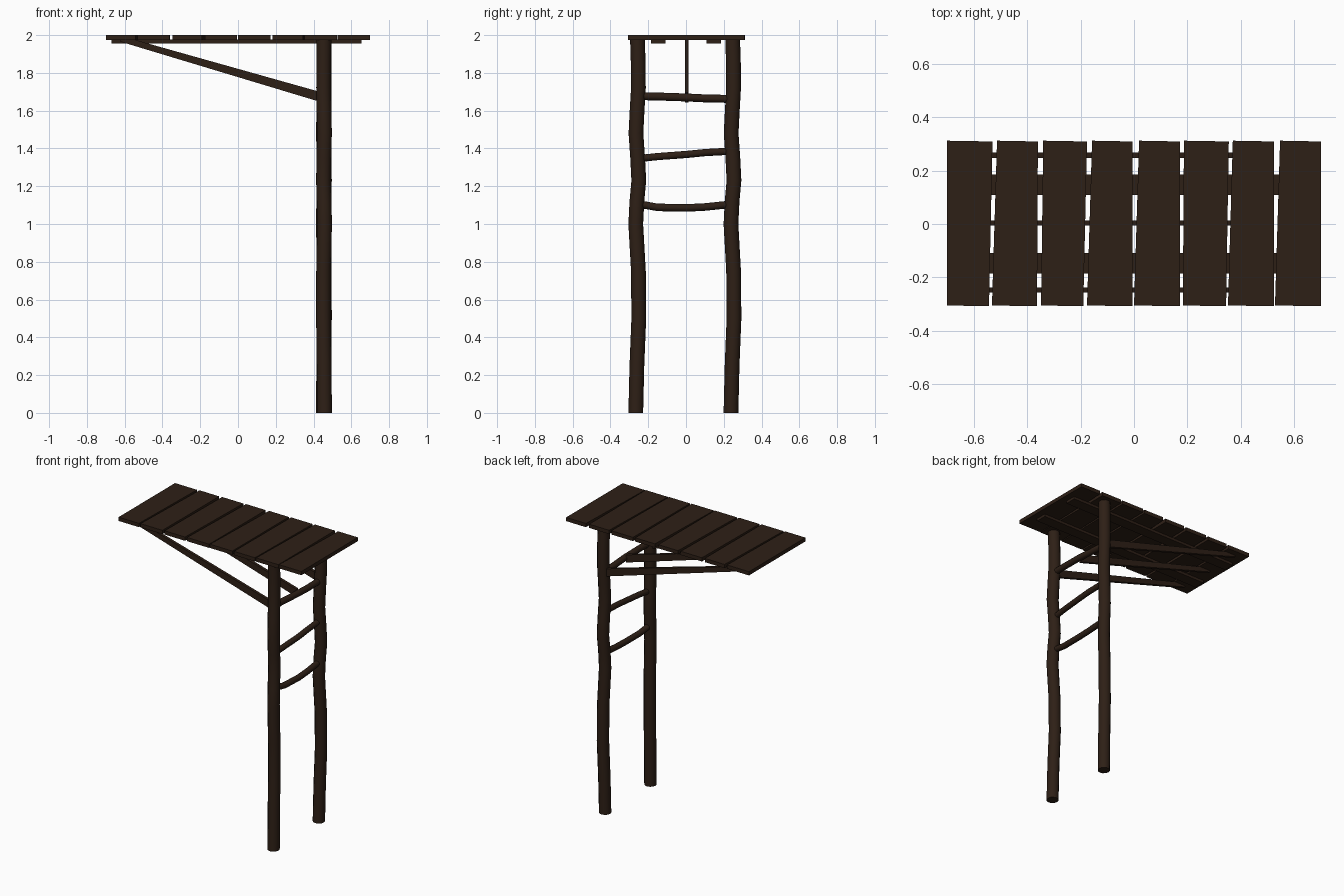
import bpy, math
from mathutils import Vector

if "Cube" in bpy.data.objects:
    bpy.data.objects.remove(bpy.data.objects["Cube"])

wood = bpy.data.materials.new("dark_wood")
wood.diffuse_color = (0.027, 0.014, 0.008, 1)
wood.use_nodes = True
wood.node_tree.nodes["Principled BSDF"].inputs["Base Color"].default_value = wood.diffuse_color


def make(name, verts, faces, smooth=False):
    me = bpy.data.meshes.new(name)
    me.from_pydata(verts, [], faces)
    me.materials.append(wood)
    ob = bpy.data.objects.new(name, me)
    bpy.context.collection.objects.link(ob)
    if smooth:
        bpy.context.view_layer.objects.active = ob
        ob.select_set(True)
        bpy.ops.object.shade_smooth_by_angle(angle=math.radians(50))
        ob.select_set(False)
    return ob


def log(name, path, radius, u, v, sides=10):
    """Round log: rings in the u, v plane along a path."""
    u, v = Vector(u), Vector(v)
    n = len(path)
    ang = [2 * math.pi * k / sides for k in range(sides)]
    verts = [Vector(p) + radius * (u * math.cos(a) + v * math.sin(a))
             for p in path for a in ang]
    faces = [(i * sides + k, i * sides + (k + 1) % sides,
              (i + 1) * sides + (k + 1) % sides, (i + 1) * sides + k)
             for i in range(n - 1) for k in range(sides)]
    faces += [tuple(reversed(range(sides))), tuple(range((n - 1) * sides, n * sides))]
    return make(name, verts, faces, True)


def prism(name, outline, offset):
    """Flat counter-clockwise outline pushed along an offset."""
    n = len(outline)
    a = [Vector(p) for p in outline]
    b = [p + Vector(offset) for p in a]
    faces = [tuple(reversed(range(n))), tuple(range(n, 2 * n))]
    faces += [(i, (i + 1) % n, n + (i + 1) % n, n + i) for i in range(n)]
    return make(name, a + b, faces)


# Roof planks: left and right edges at the back, then at the front
planks = [(-.70, -.53, -.70, -.543), (-.513, -.36, -.532, -.363),
          (-.34, -.176, -.348, -.19), (-.157, -.005, -.176, -.005),
          (.019, .172, .0, .172), (.187, .355, .183, .345),
          (.37, .524, .352, .524), (.547, .70, .528, .70)]
for i, (bl, br, fl, fr) in enumerate(planks):
    prism(f"roof_plank_{i + 1}",
          [(fl, -.305, 1.974), (fr, -.308, 1.974), (br, .309, 1.974), (bl, .312, 1.974)],
          (0, 0, .026))

# Beams under the planks
for side, y in (("front", -.185), ("back", .108)):
    prism(f"{side}_roof_beam",
          [(-.67, y, 1.956), (.655, y, 1.956), (.655, y + .077, 1.956), (-.67, y + .077, 1.956)],
          (0, 0, .02))

# Crooked posts
bend = [(0, -.012), (.25, -.006), (.5, .004), (.75, .002), (1, -.012), (1.12, -.006),
        (1.23, .004), (1.35, -.002), (1.48, -.011), (1.6, -.005), (1.72, .002),
        (1.85, .001), (1.976, -.003)]
for name, y, k in (("front_post", -.254, -.35), ("back_post", .25, .35)):
    log(name, [(.455 + k * (d + .003), y + d, z) for z, d in bend], .039,
        (1, 0, 0), (0, 1, 0), 12)

# Slanted braces carrying the roof
for name, y in (("front_brace", -.247), ("middle_brace", .004), ("back_brace", .258)):
    prism(name, [(-.625, y + .01, 1.966), (.45, y + .01, 1.642),
                 (.45, y + .01, 1.695), (-.50, y + .01, 1.962), (-.545, y + .01, 1.976),
                 (-.625, y + .01, 1.976)], (0, -.02, 0))

# Rungs between the posts: y stations with their heights
rungs = [("top_rung", .021, [1.677, 1.675, 1.67, 1.665, 1.662]),
         ("middle_rung", .019, [1.347, 1.357, 1.368, 1.378, 1.386]),
         ("lower_rung", .02, [1.105, 1.088, 1.085, 1.09, 1.105])]
for name, r, zs in rungs:
    ys = [-.245, -.15, 0, .1, .245]
    xs = [0, .004, .008, .006, 0]
    log(name, [(.455 + x, y, z) for x, y, z in zip(xs, ys, zs)], r, (0, 0, 1), (1, 0, 0))
